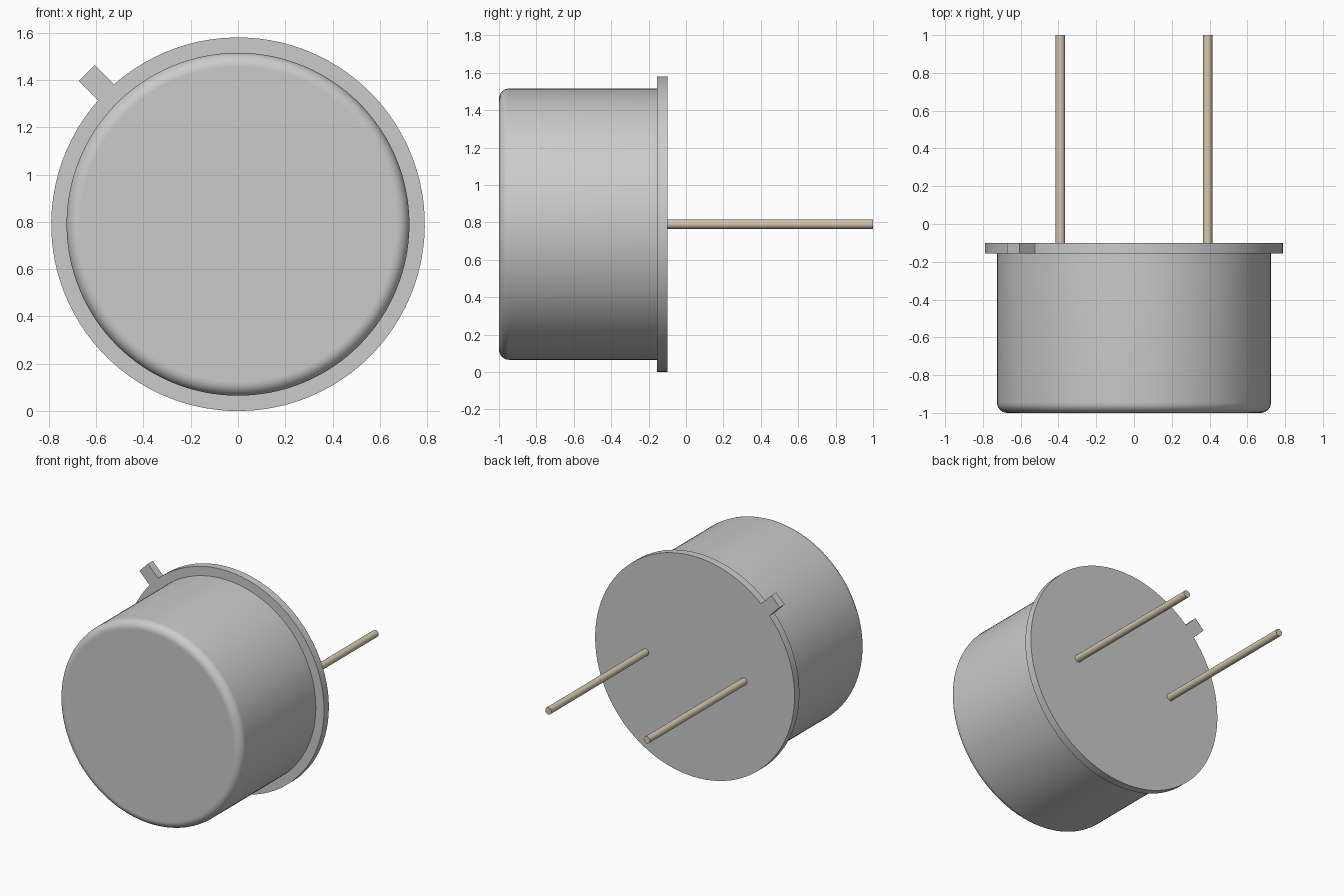
import bpy, bmesh, math

if "Cube" in bpy.data.objects:
    bpy.data.objects.remove(bpy.data.objects["Cube"])

CZ = 0.79            # height of the can axis
Y_FRONT, Y_FLANGE, Y_BACK = -1.0, -0.155, -0.10


def add_object(name, bm, material=None):
    bmesh.ops.recalc_face_normals(bm, faces=bm.faces)
    mesh = bpy.data.meshes.new(name)
    bm.to_mesh(mesh)
    bm.free()
    obj = bpy.data.objects.new(name, mesh)
    bpy.context.collection.objects.link(obj)
    if material:
        mesh.materials.append(material)
    return obj


def lathe(name, profile, segments, x=0.0, material=None):
    """Revolve (radius, y) points around a y-parallel axis; flat caps, smooth sides."""
    bm = bmesh.new()
    angles = [2 * math.pi * i / segments for i in range(segments)]
    rings = [[bm.verts.new((x + r * math.cos(a), y, CZ + r * math.sin(a)))
              for a in angles] for r, y in profile]
    for lower, upper in zip(rings, rings[1:]):
        for i in range(segments):
            j = (i + 1) % segments
            bm.faces.new((lower[i], lower[j], upper[j], upper[i])).smooth = True
    bm.faces.new(rings[0])
    bm.faces.new(rings[-1])
    return add_object(name, bm, material)


# Can body with a rounded front rim
R, F = 0.725, 0.055
steps = 10
profile = [(R - F + F * math.sin(t), Y_FRONT + F - F * math.cos(t))
           for t in (math.pi / 2 * i / steps for i in range(steps + 1))]
lathe("can_body", profile + [(R, Y_FLANGE)], 128)

# Flange disc and locating tab as one extruded outline
RF, TIP, HALF = 0.79, 0.904, 0.048
tab_dir = math.radians(135)
gap = math.asin(HALF / RF)
segments = 96
outline = []
for i in range(segments + 1):
    a = tab_dir + gap + (2 * math.pi - 2 * gap) * i / segments
    outline.append((RF * math.cos(a), RF * math.sin(a)))
c, s = math.cos(tab_dir), math.sin(tab_dir)
for side in (-HALF, HALF):
    outline.append((TIP * c - side * s, TIP * s + side * c))

bm = bmesh.new()
face = bm.faces.new([bm.verts.new((x, Y_FLANGE, CZ + z)) for x, z in outline])
ext = bmesh.ops.extrude_face_region(bm, geom=[face], use_keep_orig=True)
bmesh.ops.translate(bm, vec=(0, Y_BACK - Y_FLANGE, 0),
                    verts=[g for g in ext["geom"] if isinstance(g, bmesh.types.BMVert)])
flange = add_object("flange_with_tab", bm)
bpy.context.view_layer.objects.active = flange
flange.select_set(True)
bpy.ops.object.shade_smooth_by_angle(angle=math.radians(30))

# Pair of wire leads
lead_mat = bpy.data.materials.new("lead_metal")
lead_mat.diffuse_color = (0.66, 0.58, 0.42, 1)
lead_mat.use_nodes = True
lead_mat.node_tree.nodes["Principled BSDF"].inputs["Base Color"].default_value = lead_mat.diffuse_color
for side, x in (("left", -0.39), ("right", 0.39)):
    lathe(f"{side}_lead", [(0.025, Y_BACK - 0.02), (0.025, 1.0)], 32, x, lead_mat)
